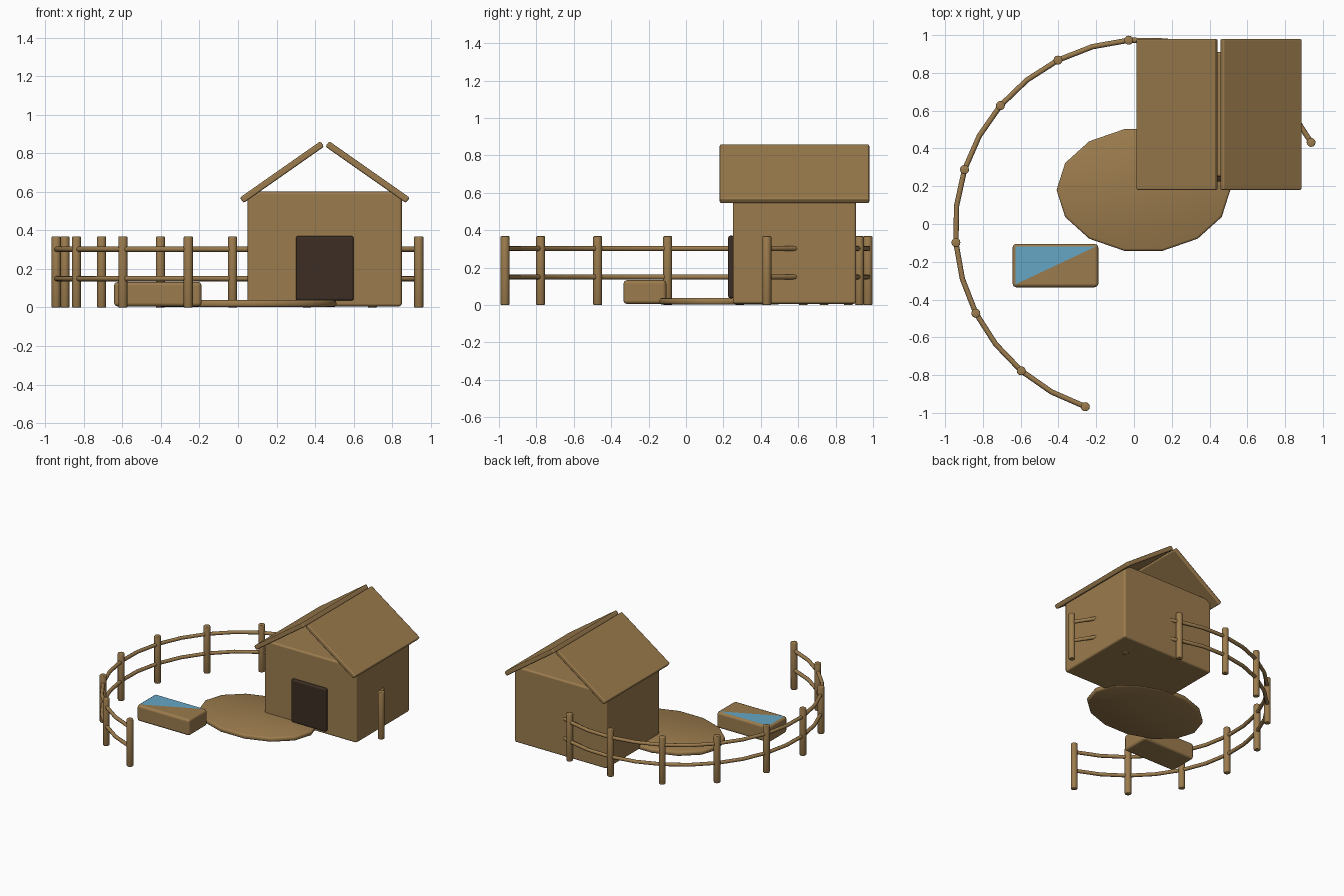
import bpy
import bmesh
from math import radians, cos, sin
from mathutils import Matrix

if "Cube" in bpy.data.objects:
    bpy.data.objects.remove(bpy.data.objects["Cube"], do_unlink=True)


def material(name, rgb):
    mat = bpy.data.materials.new(name)
    mat.use_nodes = True
    colour = (*rgb, 1.0)
    mat.diffuse_color = colour
    shader = mat.node_tree.nodes["Principled BSDF"]
    shader.inputs["Base Color"].default_value = colour
    shader.inputs["Roughness"].default_value = 0.8
    return mat


WOOD = material("warm wood brown", (0.33, 0.20, 0.075))
DARK = material("dark door brown", (0.045, 0.027, 0.017))
WATER = material("water blue", (0.13, 0.38, 0.55))


def finish(name, bm, mat, bevel=0.0, harden=True):
    """Turn a bmesh into a smooth object with an optional rounded edge."""
    mesh = bpy.data.meshes.new(name)
    bm.to_mesh(mesh)
    bm.free()
    mesh.materials.append(mat)
    for face in mesh.polygons:
        face.use_smooth = bevel > 0
    obj = bpy.data.objects.new(name, mesh)
    bpy.context.collection.objects.link(obj)
    if bevel:
        mod = obj.modifiers.new("rounded edges", "BEVEL")
        mod.width = bevel
        mod.segments = 2
        mod.limit_method = "ANGLE"
        mod.angle_limit = radians(40)
        mod.harden_normals = harden
    return obj


def box(name, centre, size, mat, bevel, tilt=0.0):
    bm = bmesh.new()
    bmesh.ops.create_cube(bm, size=1.0, matrix=Matrix.Diagonal((*size, 1)))
    obj = finish(name, bm, mat, bevel)
    obj.location = centre
    obj.rotation_euler.y = tilt
    return obj


def cylinder(name, centre, radii, height, sides, mat, bevel, turn=0.0):
    bm = bmesh.new()
    bmesh.ops.create_cone(bm, cap_ends=True, segments=sides, radius1=1, radius2=1, depth=1,
                          matrix=Matrix.Diagonal((*radii, height, 1)) @ Matrix.Rotation(turn, 4, "Z"))
    obj = finish(name, bm, mat, bevel, harden=False)
    obj.location = centre
    return obj


# House: flat-topped walls, two leaning roof slabs with open gables, a door
box("house_walls", (0.45, 0.58, 0.303), (0.80, 0.66, 0.595), WOOD, 0.015)
for side, sign in (("right", -1), ("left", 1)):
    box("roof_" + side, (0.45 + sign * 0.222, 0.58, 0.702), (0.51, 0.80, 0.034),
        WOOD, 0.009, sign * radians(35))
box("door", (0.45, 0.242, 0.203), (0.30, 0.035, 0.335), DARK, 0.012)

# Low mound of trodden ground in front of the door
cylinder("ground_mound", (0.05, 0.18, 0.020), (0.46, 0.33), 0.036, 14, WOOD, 0.012,
         radians(90))

# Trough with a thin diagonal sheet of water on its top
TX, TY, TOP = -0.416, -0.220, 0.133
box("trough", (TX, TY, 0.069), (0.455, 0.23, 0.128), WOOD, 0.02)
bm = bmesh.new()
corners = [bm.verts.new((TX + sx * 0.212, TY + sy * 0.1, TOP + 0.001))
           for sx, sy in ((-1, -1), (1, 1), (-1, 1))]
bm.faces.new(corners)
finish("trough_water", bm, WATER)

# Curved fence: evenly spaced posts on an arc around the yard
CX, CY, RADIUS, POSTS = 0.05, -0.02, 0.996, 11
START, STEP = radians(27), radians(22.5)


def on_arc(index, z):
    angle = START + STEP * index
    return (CX + RADIUS * cos(angle), CY + RADIUS * sin(angle), z)


for i in range(POSTS):
    cylinder(f"fence_post_{i + 1}", on_arc(i, 0.184), (0.024, 0.024), 0.368, 12, WOOD, 0.005)

# Two round rails, each bending at every post and halfway between
for name, z in (("lower_rail", 0.150), ("upper_rail", 0.302)):
    curve = bpy.data.curves.new(name, "CURVE")
    curve.dimensions = "3D"
    curve.bevel_depth = 0.014
    curve.bevel_resolution = 2
    curve.use_fill_caps = True
    spline = curve.splines.new("POLY")
    spline.points.add(2 * POSTS - 2)
    for k, point in enumerate(spline.points):
        point.co = (*on_arc(k / 2, z), 1)
    curve.materials.append(WOOD)
    bpy.context.collection.objects.link(bpy.data.objects.new(name, curve))
